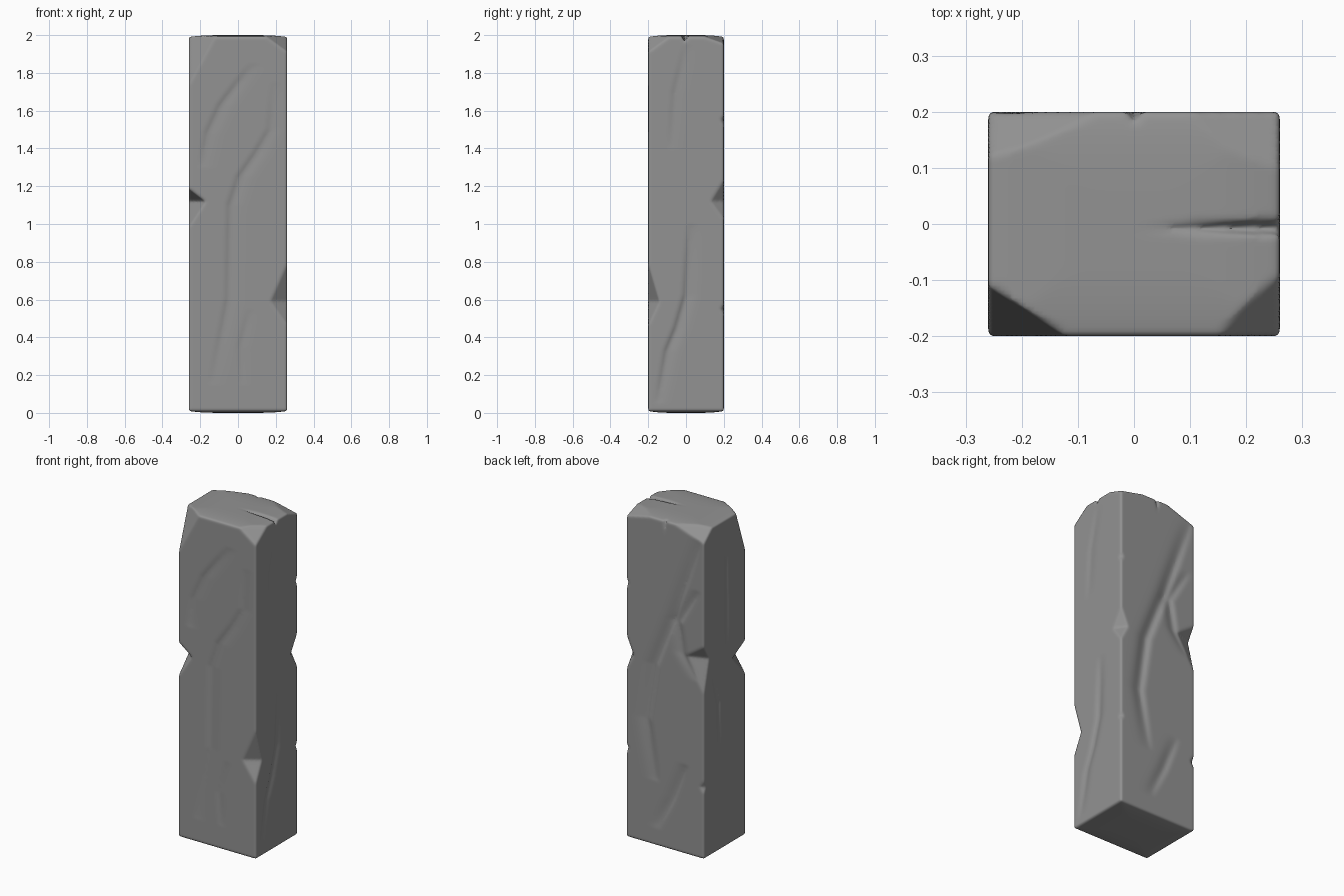
import bpy, bmesh, math
from mathutils import Vector

if "Cube" in bpy.data.objects:
    bpy.data.objects.remove(bpy.data.objects["Cube"])

HX, HY, H = 0.26, 0.20, 2.0
STEP = 0.0125

# Carved grooves: axis of face normal, side, depth, width, path as (across, z)
GROOVES = [
    (1, -1, 0.007, 0.06, [(0.08, 1.85), (0.0, 1.75), (-0.09, 1.63), (-0.16, 1.48), (-0.19, 1.30)]),
    (1, -1, 0.008, 0.06, [(0.19, 1.75), (0.17, 1.5), (0.10, 1.38), (0.01, 1.25), (-0.04, 1.10), (-0.05, 0.6), (-0.14, 0.15)]),
    (1, -1, 0.004, 0.04, [(0.06, 0.55), (0.01, 0.35), (0.02, 0.15)]),
    (0, 1, 0.012, 0.05, [(0.02, 1.0), (0.0, 0.62), (-0.05, 0.45), (-0.10, 0.33), (-0.15, 0.05)]),
    (0, 1, 0.005, 0.05, [(0.0, 1.95), (-0.06, 1.7), (-0.08, 1.4)]),
    (1, 1, 0.018, 0.07, [(-0.24, 1.95), (-0.06, 1.43), (0.07, 1.10), (0.12, 0.76), (0.06, 0.40)]),
    (1, 1, 0.013, 0.06, [(-0.22, 1.62), (-0.09, 1.40), (-0.12, 1.22), (-0.22, 1.08)]),
    (1, 1, 0.010, 0.06, [(-0.14, 0.55), (-0.05, 0.32), (0.05, 0.12)]),
    (0, -1, 0.010, 0.03, [(-0.02, 1.85), (-0.03, 1.5), (-0.03, 1.15)]),
    (0, -1, 0.010, 0.03, [(0.12, 1.15), (0.05, 0.9), (0.04, 0.6)]),
]


def groove_depth(path, z, u, depth, width):
    z0, z1 = path[0][1], path[-1][1]
    if not z1 < z < z0:
        return 0.0
    for (ua, za), (ub, zb) in zip(path, path[1:]):
        if zb <= z <= za:
            c = ua + (ub - ua) * (za - z) / (za - zb)
            break
    d = u - c
    d = d / width if d > 0 else d / (width * 0.4)
    return depth * math.exp(-d * d * 2) * math.sin(math.pi * (z - z1) / (z0 - z1)) ** 0.6


# Pillar body: dense box from six welded grids
bm = bmesh.new()
dims = (2 * HX, 2 * HY, H)
for axis in range(3):
    a, b = (axis + 1) % 3, (axis + 2) % 3
    na, nb = round(dims[a] / STEP), round(dims[b] / STEP)
    for side in (-1, 1):
        rows = []
        for i in range(na + 1):
            row = []
            for j in range(nb + 1):
                p = Vector()
                p[axis] = side * dims[axis] / 2
                p[a] = (i / na - 0.5) * dims[a]
                p[b] = (j / nb - 0.5) * dims[b]
                p.z += H / 2
                row.append(bm.verts.new(p))
            rows.append(row)
        for i in range(na):
            for j in range(nb):
                q = [rows[i][j], rows[i + 1][j], rows[i + 1][j + 1], rows[i][j + 1]]
                bm.faces.new(q if side > 0 else q[::-1])
bmesh.ops.remove_doubles(bm, verts=bm.verts, dist=1e-4)

# Surface wear: grooves on the sides, slightly crowned ends
for v in bm.verts:
    x, y, z = v.co
    for axis, side, depth, width, path in GROOVES:
        half, u = ((HX, y), (HY, x))[axis]
        if abs((x, y)[axis] - side * half) < 1e-4:
            edge = (HY, HX)[axis] - abs(u)
            v.co[axis] -= side * groove_depth(path, z, u, depth, width) * min(1, edge / 0.03)
    if z > H - 1e-4 or z < 1e-4:
        crown = 0.010 * max(abs(x) / HX, abs(y) / HY) ** 4
        v.co.z += crown if z < 1 else -crown
mesh = bpy.data.meshes.new("stone_pillar")
bm.to_mesh(mesh)
bm.free()
pillar = bpy.data.objects.new("stone_pillar", mesh)
bpy.context.collection.objects.link(pillar)
bpy.context.view_layer.objects.active = pillar
pillar.select_set(True)


def cut(points):
    """Subtract the convex hull of the points from the pillar."""
    b = bmesh.new()
    for p in points:
        b.verts.new(p)
    bmesh.ops.convex_hull(b, input=b.verts)
    loose = [v for v in b.verts if not v.link_faces]
    bmesh.ops.delete(b, geom=loose, context='VERTS')
    bmesh.ops.recalc_face_normals(b, faces=b.faces)
    m = bpy.data.meshes.new("chip_cutter")
    b.to_mesh(m)
    b.free()
    c = bpy.data.objects.new("chip_cutter", m)
    c.hide_render = True
    bpy.context.collection.objects.link(c)
    mod = pillar.modifiers.new("chip", 'BOOLEAN')
    mod.operation, mod.solver, mod.object = 'DIFFERENCE', 'EXACT', c
    bpy.ops.object.modifier_apply(modifier=mod.name)
    bpy.data.objects.remove(c)


def chip(sx, sy, lo, mid, hi, dx, dy):
    """Bipyramid bite out of a vertical edge."""
    e = Vector((sx * HX, sy * HY, mid))
    A, B = e - Vector((sx * dx, 0, 0)), e - Vector((0, sy * dy, 0))
    out = Vector((sx, sy, 0)) * 0.001
    cut([A + (A - B) * 0.2, B + (B - A) * 0.2, e + Vector((sx * dx, sy * dy, 0)),
         e + out + Vector((0, 0, hi - mid)), e + out + Vector((0, 0, lo - mid))])


def corner(sx, sy, low, dx, dy):
    """Sloped cut of a top corner, reaching z = low on the edge."""
    E = Vector((sx * HX, sy * HY, low))
    A = Vector((sx * (HX - dx), sy * HY, 1.99))
    B = Vector((sx * HX, sy * (HY - dy), 1.99))
    M = (A + B) / 2
    tri = [M + (p - M) * 2.0 for p in (A, B)] + [E + (E - M) * 0.4]
    tri += [tri[0] + (M - E) * 0.3, tri[1] + (M - E) * 0.3]
    cut(tri + [p + Vector((sx * 0.3, sy * 0.3, 0.3)) for p in tri])


# Broken top corners
for args in [(-1, -1, 1.73, 0.14, 0.09), (1, -1, 1.91, 0.11, 0.11),
             (-1, 1, 1.92, 0.20, 0.08), (1, 1, 1.955, 0.16, 0.10)]:
    corner(*args)

# Chips along the vertical edges
for args in [(-1, -1, 0.98, 1.12, 1.19, 0.09, 0.13), (1, -1, 0.46, 0.59, 0.80, 0.09, 0.06),
             (1, 1, 1.02, 1.12, 1.24, 0.05, 0.07), (-1, 1, 1.00, 1.21, 1.30, 0.13, 0.05),
             (1, 1, 1.51, 1.55, 1.58, 0.02, 0.02), (1, 1, 0.51, 0.55, 0.58, 0.02, 0.02),
             (-1, 1, 0.40, 0.44, 0.49, 0.03, 0.02)]:
    chip(*args)

# Cracks across the top and into the back rim
cut([(-0.10, -0.01, 2.01), (0.30, 0.026, 2.01), (0.30, -0.024, 2.01), (0.30, -0.012, 1.95)])
cut([(-0.02, 0.21, 2.01), (0.02, 0.21, 2.01), (0.004, 0.165, 2.01), (0.002, 0.205, 1.88)])

# Weathering: even remesh, then relax so that broken edges turn soft
rem = pillar.modifiers.new("even_mesh", 'REMESH')
rem.mode, rem.voxel_size = 'VOXEL', 0.0075
rem.use_smooth_shade = True
soft = pillar.modifiers.new("soften", 'SMOOTH')
soft.factor, soft.iterations = 0.5, 3
for name in ("even_mesh", "soften"):
    bpy.ops.object.modifier_apply(modifier=name)

# Dark grey stone
stone = bpy.data.materials.new("dark_stone")
stone.diffuse_color = (0.29, 0.29, 0.29, 1.0)
stone.use_nodes = True
stone.node_tree.nodes["Principled BSDF"].inputs["Base Color"].default_value = stone.diffuse_color
pillar.data.materials.clear()
pillar.data.materials.append(stone)
bpy.ops.object.shade_smooth_by_angle(angle=math.radians(50))
